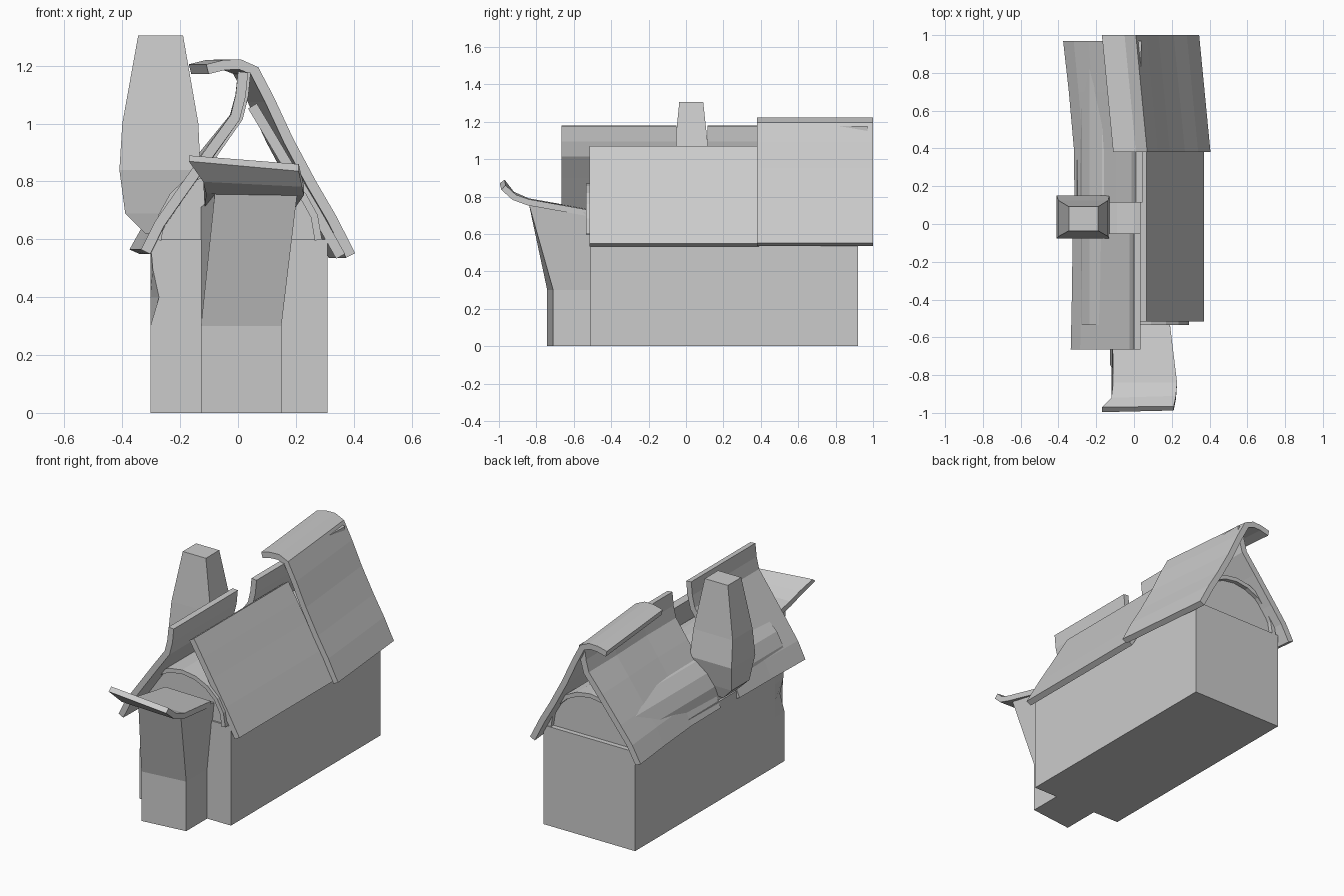
import bpy, bmesh, math
from mathutils import Vector

if "Cube" in bpy.data.objects:
    bpy.data.objects.remove(bpy.data.objects["Cube"])


def loft(name, rings):
    """Skin closed rings of 3D points and cap both ends."""
    bm = bmesh.new()
    vs = [[bm.verts.new(p) for p in r] for r in rings]
    n = len(vs[0])
    for a, b in zip(vs, vs[1:]):
        for i in range(n):
            j = (i + 1) % n
            bm.faces.new((a[i], a[j], b[j], b[i]))
    for cap in (vs[0], vs[-1]):
        bm.faces.new(cap)
    bmesh.ops.recalc_face_normals(bm, faces=bm.faces)
    me = bpy.data.meshes.new(name)
    bm.to_mesh(me)
    bm.free()
    ob = bpy.data.objects.new(name, me)
    bpy.context.collection.objects.link(ob)
    return ob


def band(path, t):
    """Thicken an open 2D path to its right-hand side into a closed outline."""
    pts = [Vector(p) for p in path]
    inner = []
    for i, p in enumerate(pts):
        d = (pts[min(i + 1, len(pts) - 1)] - pts[max(i - 1, 0)]).normalized()
        inner.append(p + Vector((d.y, -d.x)) * t)
    return pts + inner[::-1]


def sheet(name, path, stations, t=0.035):
    """Roof sheet along y; stations are (y, x scale, x shift)."""
    prof = band(path, t)
    return loft(name, [[(p.x * s + dx, y, p.y) for p in prof] for y, s, dx in stations])


# house body with a dented front-left corner
body = []
for z, dent in ((0, 0), (0.3, 0), (0.4, 0.03), (0.5, 0.008), (0.6, 0.0)):
    body.append([(-0.303 + dent, -0.51, z), (0.31, -0.51, z), (0.31, 0.92, z),
                 (-0.303, 0.92, z), (-0.303, -0.42, z)])
loft("body", body)

# rounded gable walls and the vault rim around them
arc = [(-0.29 * math.cos(math.pi * i / 10), 0.6 + 0.27 * math.sin(math.pi * i / 10))
       for i in range(11)]
loft("gable_core", [[(x * 0.94, y, 0.6 + (z - 0.6) * 0.94) for x, z in arc]
                    for y in (-0.50, 0.89)])
sheet("vault_rim", arc, [(-0.535, 1, 0), (0.915, 1, 0)], 0.025)

# left roof slope in two pieces, either side of the chimney
left = [(-0.335, 0.565), (-0.285, 0.665), (-0.215, 0.765), (-0.105, 0.92),
        (-0.025, 1.03), (-0.008, 1.10), (0.0, 1.18)]
sheet("left_roof_front", left, [(-0.665, 1, 0), (-0.35, 0.98, 0), (-0.05, 0.97, 0)])
sheet("left_roof_back", left, [(0.115, 0.97, 0.01), (0.40, 0.98, 0.01),
                               (0.70, 1.03, 0), (0.97, 1.12, 0)])

# right roof slope: lower front piece and curled back piece
right = [(0.065, 1.07), (0.125, 0.97), (0.19, 0.86), (0.28, 0.71), (0.37, 0.55)]
sheet("right_roof_front", right, [(-0.515, 1, 0), (0.39, 1, 0)])
curl = [(-0.11, 1.205), (-0.05, 1.22), (0.01, 1.222), (0.07, 1.195), (0.125, 1.09),
        (0.19, 0.95), (0.27, 0.80), (0.34, 0.68), (0.405, 0.552)]
sheet("right_roof_back", curl, [(0.38, 1, 0), (1.0, 1, -0.06)])

# chimney: (z, x0, x1, y0, y1)
chim = [(0.62, -0.32, -0.19, -0.03, 0.10), (0.69, -0.39, -0.16, -0.05, 0.12),
        (0.84, -0.41, -0.13, -0.078, 0.15), (1.0, -0.40, -0.137, -0.066, 0.125),
        (1.305, -0.345, -0.19, -0.036, 0.092)]
loft("chimney", [[(a, c, z), (b, c, z), (b, d, z), (a, d, z)] for z, a, b, c, d in chim])

# porch leaning forward at the top
loft("porch", [[(-0.128, -0.5, 0), (-0.128, -0.742, 0), (0.15, -0.71, 0), (0.15, -0.5, 0)],
               [(-0.128, -0.5, 0.3), (-0.128, -0.742, 0.3), (0.15, -0.71, 0.3), (0.15, -0.5, 0.3)],
               [(-0.128, -0.5, 0.71), (-0.08, -0.84, 0.76), (0.205, -0.84, 0.76), (0.19, -0.5, 0.71)]])


# porch roof with an upturned, tilted front lip
def roof_side(xs, path):
    prof = band(path, -0.033)
    return [(x, p.x, p.y) for x, p in zip(xs + xs[::-1], prof)]


loft("porch_roof", [
    roof_side([-0.115, -0.11, -0.12, -0.17],
              [(-0.53, 0.735), (-0.84, 0.79), (-0.92, 0.825), (-0.97, 0.89)]),
    roof_side([0.19, 0.228, 0.222, 0.21],
              [(-0.53, 0.73), (-0.84, 0.785), (-0.91, 0.81), (-0.965, 0.86)])])
